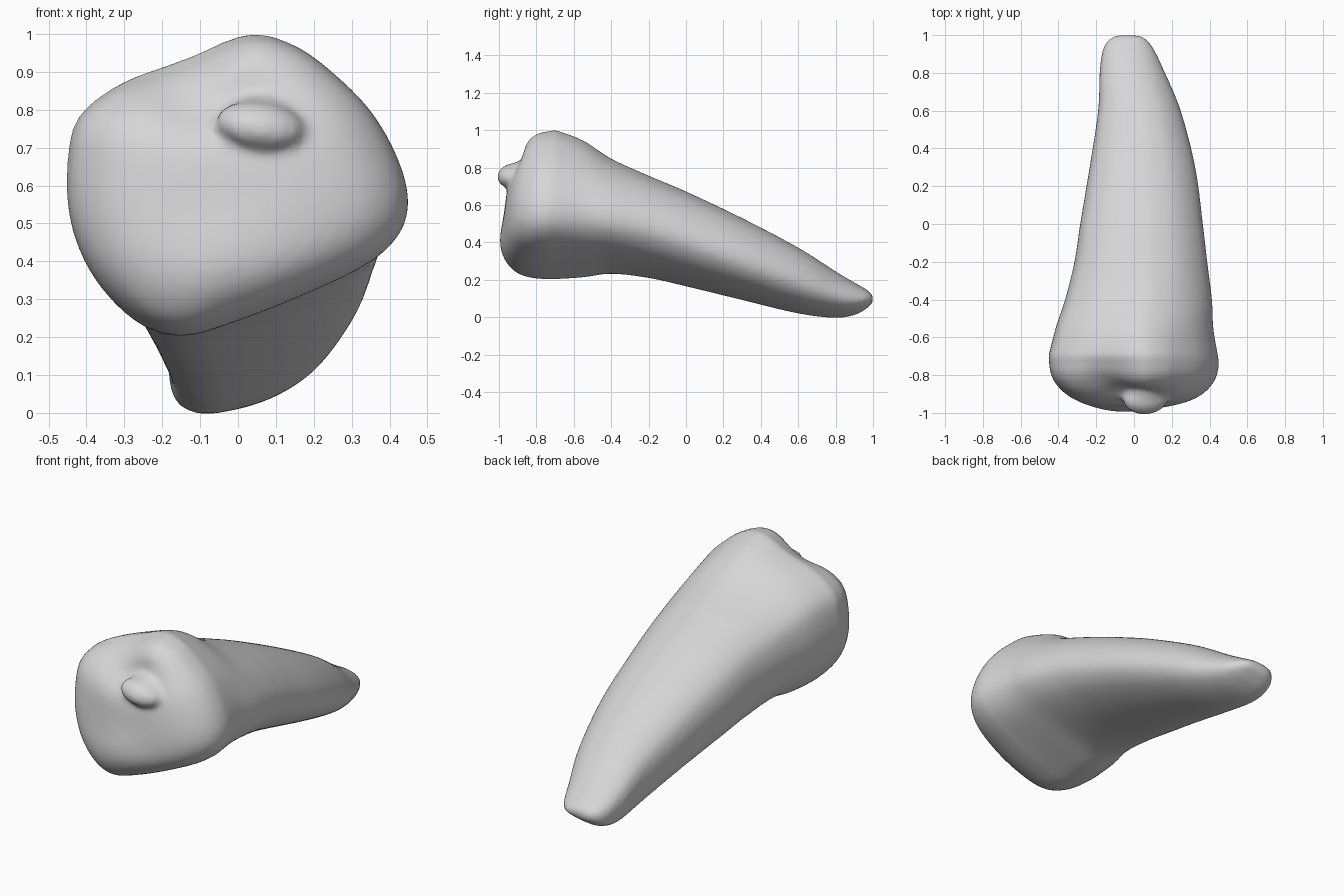
import bpy, bmesh, math
from mathutils import Vector, Matrix

cube = bpy.data.objects.get("Cube")
if cube:
    bpy.data.objects.remove(cube, do_unlink=True)


def smooth(pts, n, closed):
    """Catmull-Rom resampling of a list of tuples, n steps per span."""
    pts = [Vector(p) for p in pts]
    count, out = len(pts), []
    pick = (lambda i: pts[i % count]) if closed else (lambda i: pts[max(0, min(count - 1, i))])
    for i in range(count if closed else count - 1):
        a, b, c, d = (pick(i + k) for k in (-1, 0, 1, 2))
        for s in range(n):
            t = s / n
            out.append(0.5 * (2 * b + (c - a) * t + (2 * a - 5 * b + 4 * c - d) * t ** 2
                              + (3 * b - a - 3 * c + d) * t ** 3))
    return out if closed else out + [pts[-1]]


def fit(ring):
    """Rescale a ring so that it fills the box -1..1."""
    lo = [min(p[k] for p in ring) for k in (0, 1)]
    hi = [max(p[k] for p in ring) for k in (0, 1)]
    return [Vector([(2 * p[k] - lo[k] - hi[k]) / (hi[k] - lo[k]) for k in (0, 1)]) for p in ring]


def bump(u, v):
    return math.exp(-u * u - v * v)


def clamp(t):
    return max(0, min(1, t))


# Lopsided cross-section of the thick end, and rounder one of the thin end (x, z)
thick = fit(smooth([
    (.03, 1), (.15, .97), (.25, .9), (.35, .8), (.42, .68), (.45, .57), (.43, .48),
    (.35, .40), (.2, .325), (0, .245), (-.15, .205), (-.27, .245), (-.38, .36),
    (-.44, .5), (-.45, .65), (-.42, .78), (-.3, .875), (-.13, .945)], 4, True))
thin = fit(smooth([
    (.05, 1), (.3, .95), (.55, .83), (.78, .6), (.95, .3), (1, 0), (.94, -.25),
    (.76, -.5), (.42, -.74), (0, -.91), (-.45, -1), (-.78, -.88), (-.95, -.6),
    (-1, -.25), (-1, .15), (-.9, .52), (-.65, .8), (-.3, .96)], 4, True))

# Stations along the length: left and right edge, underside and top
spans = [(-.7, -.453, .445), (-.55, -.415, .42), (-.4, -.365, .413), (-.2, -.315, .388),
         (0, -.285, .365), (.3, -.235, .325), (.6, -.19, .248), (.8, -.182, .165),
         (.91, -.168, .115), (.97, -.14, .075), (1, -.09, .03)]
heights = [(.203, 1.003), (.213, .945), (.232, .848), (.21, .757), (.165, .672),
           (.092, .53), (.02, .372), (-.003, .245), (.015, .18), (.05, .145), (.08, .115)]
stations = smooth([s + h for s, h in zip(spans, heights)], 5, False)

# Rounded blunt end: rings shrinking towards the middle of the face
cap = smooth([(-.967, .1), (-.965, .35), (-.95, .6), (-.922, .78), (-.875, .91),
              (-.81, .98), (-.74, 1)], 4, False)

rings = []
for y, s in cap:
    # lean the face back at the top and sides, swell its lower part, press a hollow above
    w = clamp((-.7 - y) / .18)
    ring = []
    for p in thick:
        x, z = p.x * .45 * s, .6 + p.y * .397 * s
        lean = (.09 * (z - .6) + .15 * x * x - .02 * bump((x + .03) / .3, (z - .38) / .12)
                + .06 * bump((x + .02) / .18, (z - .84) / .1))
        ring.append(Vector((x, y + w * lean, z)))
    rings.append(ring)
for y, x0, x1, z0, z1 in stations:
    ring = []
    for p, q in zip(thick, thin):
        q = p.lerp(q, clamp((y + .7) / .5))
        ring.append(Vector(((x0 + x1) / 2 + q.x * (x1 - x0) / 2, y,
                            (z0 + z1) / 2 + q.y * (z1 - z0) / 2)))
    rings.append(ring)

# Shallow saddle across the upper rim
for p in (p for ring in rings for p in ring):
    p.z -= .05 * clamp((p.z - .7) / .2) * bump((p.x + .15) / .14, (p.y + .85) / .12)

# Skin the rings into a closed body
bm = bmesh.new()
loops = [[bm.verts.new(p) for p in ring] for ring in rings]
for a, b in zip(loops, loops[1:]):
    for i in range(len(a)):
        bm.faces.new((a[i - 1], a[i], b[i], b[i - 1]))
bm.faces.new(loops[0])
bm.faces.new(loops[-1])
bmesh.ops.recalc_face_normals(bm, faces=bm.faces)

# Stub on the blunt end, with a wider foot that blends into the face
for centre, size, tilt in (((.06, -.93, .758), (.118, .08, .062), .3),
                           ((.065, -.88, .735), (.125, .09, .1), 0)):
    turn = Matrix.Rotation(tilt, 4, 'X') @ Matrix.Rotation(.15, 4, 'Y')
    bmesh.ops.create_uvsphere(bm, u_segments=32, v_segments=16, radius=1,
                              matrix=Matrix.Translation(centre) @ turn @ Matrix.Diagonal((*size, 1)))

mesh = bpy.data.meshes.new("root_body")
bm.to_mesh(mesh)
bm.free()
body = bpy.data.objects.new("root_body", mesh)
bpy.context.collection.objects.link(body)

# Merge the shells and soften the joins
remesh = body.modifiers.new("merge", 'REMESH')
remesh.mode = 'VOXEL'
remesh.voxel_size = .015
remesh.use_smooth_shade = True
soften = body.modifiers.new("soften", 'SMOOTH')
soften.factor = .5
soften.iterations = 5

grey = bpy.data.materials.new("plain_grey")
grey.use_nodes = True
colour = (.67, .67, .67, 1)
grey.diffuse_color = colour
grey.node_tree.nodes["Principled BSDF"].inputs["Base Color"].default_value = colour
mesh.materials.append(grey)
mesh.shade_smooth()
